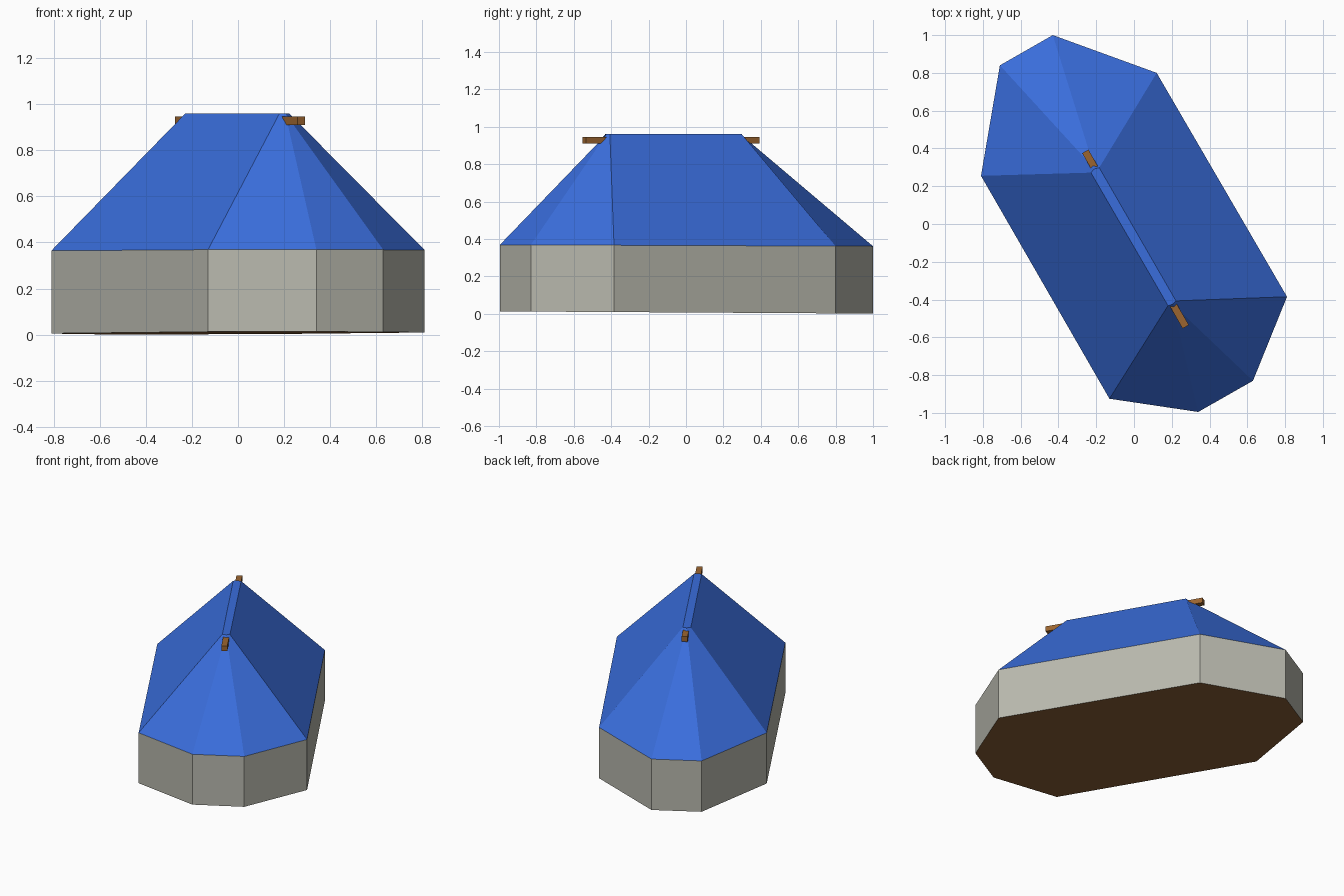
import bpy, bmesh, math

if "Cube" in bpy.data.objects:
    bpy.data.objects.remove(bpy.data.objects["Cube"])


def material(name, rgb):
    m = bpy.data.materials.new(name)
    m.diffuse_color = (*rgb, 1)
    m.use_nodes = True
    m.node_tree.nodes["Principled BSDF"].inputs["Base Color"].default_value = m.diffuse_color
    return m


BLUE = material("blue canvas", (0.042, 0.155, 0.72))
GREY = material("grey wall", (0.48, 0.48, 0.42))
WOOD = material("brown wood", (0.33, 0.13, 0.03))
FLOOR = material("dark brown floor", (0.25, 0.11, 0.035))

# Shared eight-sided footprint, anticlockwise from the left corner
FOOT = [(-0.81, 0.255), (-0.13, -0.925), (0.34, -0.995), (0.63, -0.83),
        (0.81, -0.385), (0.12, 0.80), (-0.43, 1.0), (-0.71, 0.84)]
# Narrow flat ridge: a corner per long side and a midpoint at each end
RIDGE = [(-0.228, 0.272), (0.18, -0.432), (0.205, -0.425),
         (0.222, -0.407), (-0.184, 0.298), (-0.209, 0.292)]
# Which ridge point each footprint corner rises to
LINK = [0, 1, 2, 2, 3, 4, 5, 5]


def finish(bm, name, mats):
    me = bpy.data.meshes.new(name)
    bm.normal_update()
    bm.to_mesh(me)
    bm.free()
    for m in mats:
        me.materials.append(m)
    ob = bpy.data.objects.new(name, me)
    bpy.context.collection.objects.link(ob)
    return ob


def foot_ring(bm, z, lean):
    return [bm.verts.new((x, y, z - lean * y)) for x, y in FOOT]


# Upright walls with a wooden floor
bm = bmesh.new()
low = foot_ring(bm, 0.007, 0.006)
high = foot_ring(bm, 0.365, 0.004)
for i in range(8):
    j = (i + 1) % 8
    bm.faces.new((low[i], low[j], high[j], high[i]))
bm.faces.new(low[::-1]).material_index = 1
finish(bm, "walls", [GREY, FLOOR])

# Sloping roof rising to the flat ridge
bm = bmesh.new()
eave = foot_ring(bm, 0.365, 0.004)
top = [bm.verts.new((x, y, 0.96)) for x, y in RIDGE]
for i in range(8):
    j = (i + 1) % 8
    a, b = top[LINK[i]], top[LINK[j]]
    bm.faces.new([eave[i], eave[j], b] + ([a] if a is not b else []))
bm.faces.new(top)
finish(bm, "roof", [BLUE])

# Ridge pole sticking out at both ends
bpy.ops.mesh.primitive_cube_add(size=1, location=(0.008, -0.08, 0.928),
                                rotation=(0, 0, math.radians(-60.2)))
pole = bpy.context.object
pole.name = "ridge_pole"
pole.scale = (1.07, 0.038, 0.036)
pole.data.materials.append(WOOD)
